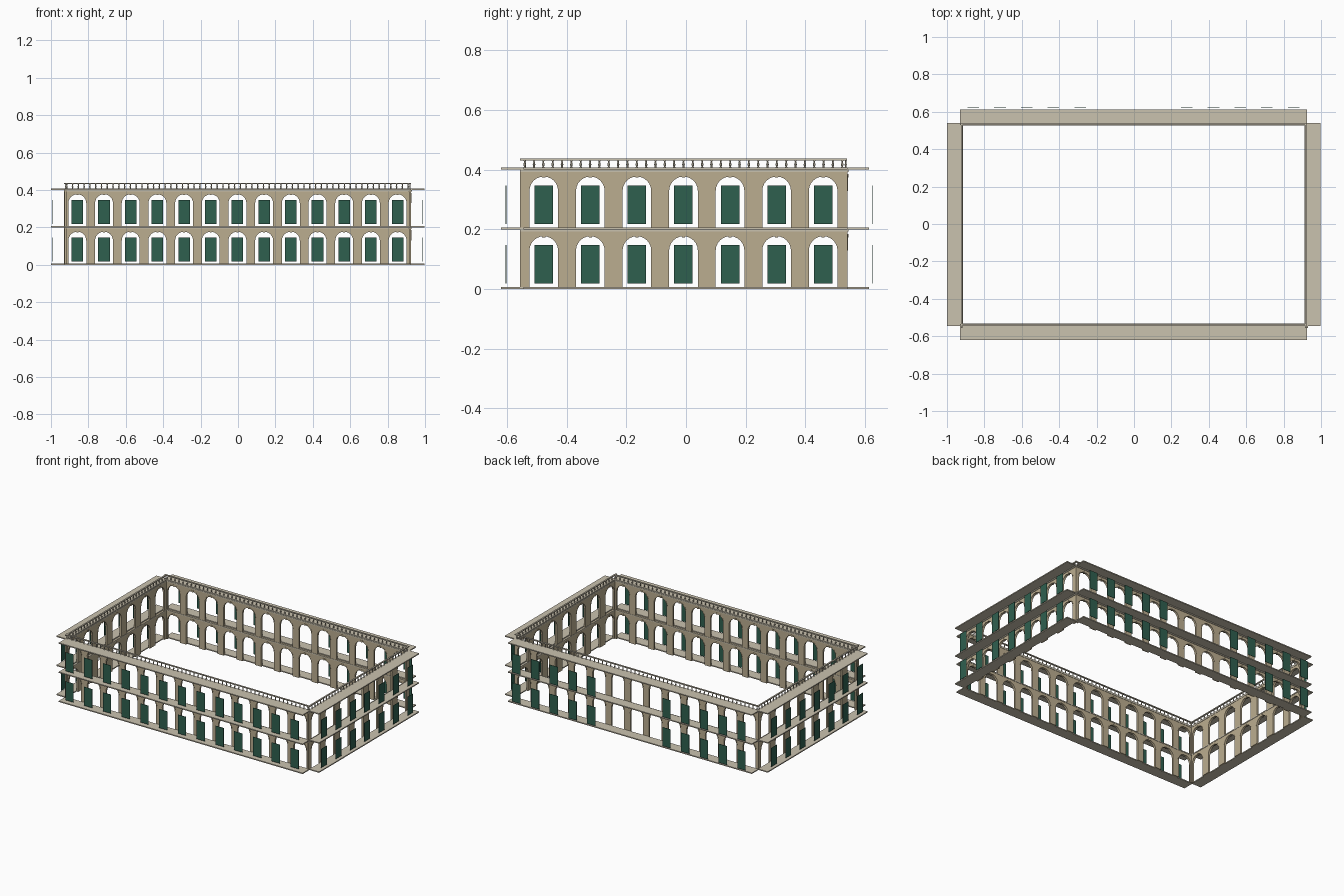
import bpy, bmesh, math
from mathutils import Matrix, Vector

cube = bpy.data.objects.get("Cube")
if cube:
    bpy.data.objects.remove(cube, do_unlink=True)


def material(name, rgb):
    m = bpy.data.materials.new(name)
    m.use_nodes = True
    m.diffuse_color = (*rgb, 1)
    bsdf = m.node_tree.nodes["Principled BSDF"]
    bsdf.inputs["Base Color"].default_value = (*rgb, 1)
    bsdf.inputs["Roughness"].default_value = 0.8
    return m


SAND = material("sandstone", (0.50, 0.42, 0.28))
STONE = material("pale stone", (0.59, 0.54, 0.43))
GREEN = material("shutter green", (0.028, 0.115, 0.078))

STOREYS = (0.0, 0.2)
STOREY_H, SLAB_H = 0.2, 0.007
ARCH_R, SPRING = 0.048, 0.129
WALL_T = 0.012
STEPS = 12


def finish(bm, name, mat, turn):
    bmesh.ops.recalc_face_normals(bm, faces=bm.faces)
    mesh = bpy.data.meshes.new(name)
    bm.to_mesh(mesh)
    bm.free()
    mesh.materials.append(mat)
    ob = bpy.data.objects.new(name, mesh)
    bpy.context.collection.objects.link(ob)
    ob.matrix_world = Matrix.Rotation(turn, 4, "Z")
    return ob


def box(bm, u0, u1, d0, d1, z0, z1):
    """Box by range along the wall, distance outward and height."""
    size = Vector((u1 - u0, d1 - d0, z1 - z0))
    mid = Vector(((u0 + u1) / 2, -(d0 + d1) / 2, (z0 + z1) / 2))
    bmesh.ops.create_cube(bm, size=1, matrix=Matrix.Translation(mid) @ Matrix.Diagonal((*size, 1)))


def prism(bm, outline, d0, d1):
    """Extrude a wall-plane outline from d0 outward to d1."""
    face = bm.faces.new([bm.verts.new((u, -d0, z)) for u, z in outline])
    out = bmesh.ops.extrude_face_region(bm, geom=[face], use_keep_orig=True)
    verts = [g for g in out["geom"] if isinstance(g, bmesh.types.BMVert)]
    bmesh.ops.translate(bm, verts=verts, vec=(0, d0 - d1, 0))


def arch(u, z, r):
    """Points of a half circle from left to right."""
    return [(u - r * math.cos(math.pi * i / STEPS), z + r * math.sin(math.pi * i / STEPS))
            for i in range(STEPS + 1)]


def baluster(bm, u, d, z0, z1):
    rings = []
    for t, r in ((0, 0.0045), (0.15, 0.0025), (0.4, 0.0045), (0.8, 0.0022), (1, 0.004)):
        rings.append([bm.verts.new((u + r * math.cos(a * math.pi / 3), -d + r * math.sin(a * math.pi / 3),
                                    z0 + t * (z1 - z0))) for a in range(6)])
    for low, high in zip(rings, rings[1:]):
        for i in range(6):
            j = (i + 1) % 6
            bm.faces.new((low[i], low[j], high[j], high[i]))


def wing(side, turn, wall, slab, inner, outer, door_d, bays, pitch, gaps=()):
    u0, u1 = wall
    face = inner + WALL_T
    mid = (u0 + u1) / 2
    centres = [mid + (i - (bays - 1) / 2) * pitch for i in range(bays)]

    # Arcade walls, one notched outline per storey
    bm = bmesh.new()
    for z in STOREYS:
        outline = [(u0, z)]
        for c in centres:
            outline += [(c - ARCH_R, z), *arch(c, z + SPRING, ARCH_R), (c + ARCH_R, z)]
        outline += [(u1, z), (u1, z + STOREY_H), (u0, z + STOREY_H)]
        prism(bm, outline, inner, face)
    finish(bm, side + "_arcade_wall", SAND, turn)

    # Arch mouldings and keystones
    bm = bmesh.new()
    for z in STOREYS:
        for c in centres:
            band = arch(c, z + SPRING, ARCH_R + 0.005) + arch(c, z + SPRING, ARCH_R)[::-1]
            prism(bm, band, inner - 0.001, face + 0.002)
            top = z + SPRING + ARCH_R
            prism(bm, [(c - 0.005, top - 0.004), (c + 0.005, top - 0.004),
                       (c + 0.007, top + 0.008), (c - 0.007, top + 0.008)], inner - 0.002, face + 0.003)
    finish(bm, side + "_arch_mouldings", SAND, turn)

    # Cornice strips below the slabs
    bm = bmesh.new()
    for z in STOREYS:
        box(bm, u0, u1, inner - 0.002, face + 0.004, z + STOREY_H - 0.007, z + STOREY_H)
    finish(bm, side + "_cornices", STONE, turn)

    # Floor slabs and roof slab
    bm = bmesh.new()
    for z in (*STOREYS, 2 * STOREY_H):
        box(bm, *slab, face, outer, z, z + SLAB_H)
    finish(bm, side + "_gallery_slabs", STONE, turn)

    # Shutters standing behind the arches
    bm = bmesh.new()
    for z in STOREYS:
        for i, c in enumerate(centres):
            if i not in gaps:
                box(bm, c - 0.031, c + 0.031, door_d - 0.001, door_d + 0.001, z + 0.018, z + 0.147)
    finish(bm, side + "_shutters", GREEN, turn)

    # Balustrade
    bm = bmesh.new()
    base = 2 * STOREY_H
    box(bm, u0, u1, inner, face, base, base + SLAB_H)
    box(bm, u0, u1, inner + 0.001, face - 0.001, base + 0.031, base + 0.037)
    count = round((u1 - u0) / 0.031)
    for i in range(count):
        baluster(bm, u0 + (i + 0.5) * (u1 - u0) / count, inner + WALL_T / 2, base + SLAB_H, base + 0.031)
    finish(bm, side + "_balustrade", STONE, turn)


half = math.pi / 2
wing("front", 0, (-0.931, 0.925), (-0.93, 0.925), 0.533, 0.619, 0.603, 13, 0.1427)
wing("back", math.pi, (-0.925, 0.931), (-0.925, 0.93), 0.529, 0.613, 0.624, 13, 0.1427, gaps=(5, 6, 7))
wing("left", half, (-0.556, 0.539), (-0.545, 0.541), 0.913, 0.998, 0.988, 7, 0.156)
wing("right", -half, (-0.539, 0.556), (-0.541, 0.545), 0.915, 1.0, 0.99, 7, 0.156)
